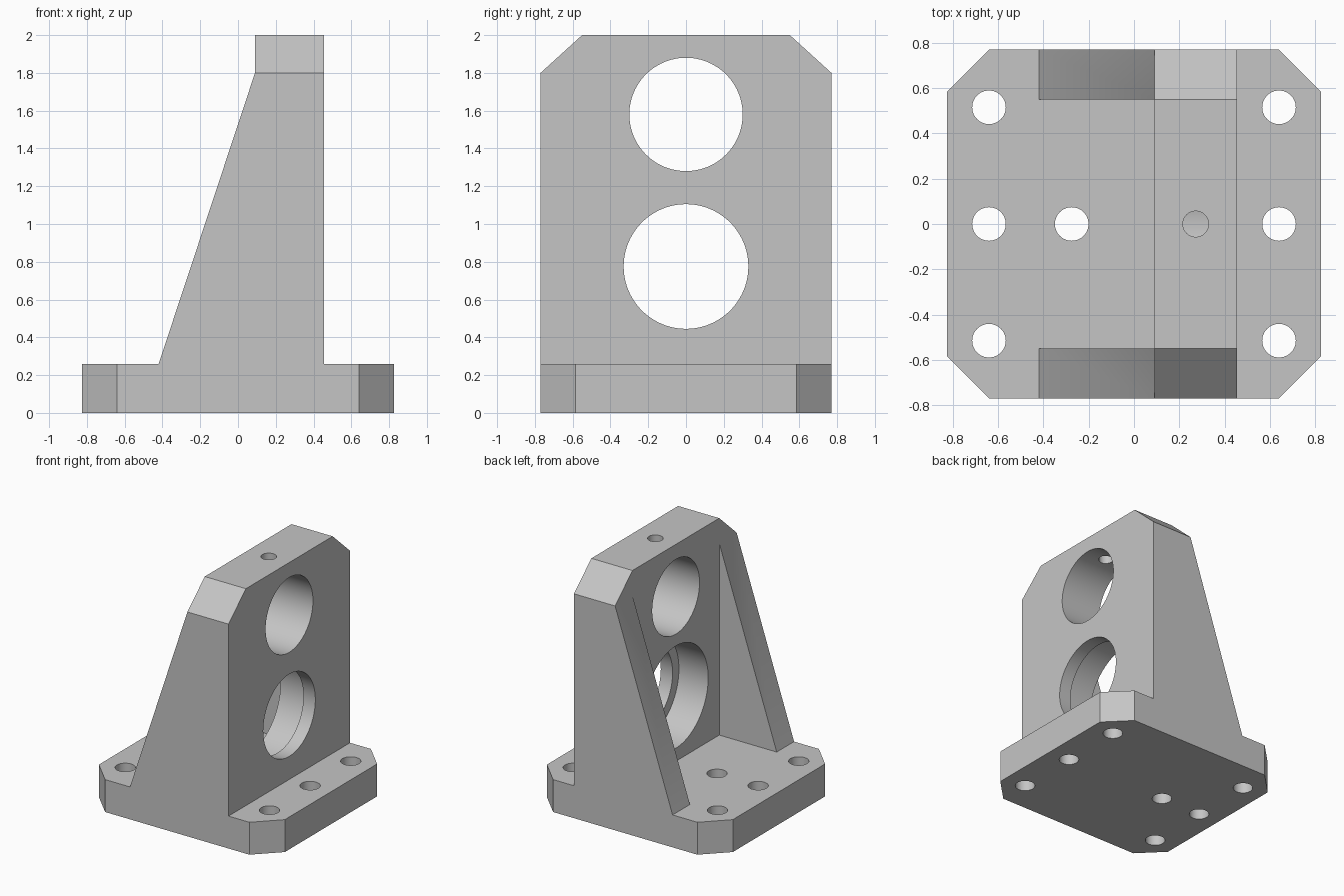
import bpy, bmesh, math

if "Cube" in bpy.data.objects:
    bpy.data.objects.remove(bpy.data.objects["Cube"], do_unlink=True)

steel = bpy.data.materials.new("light_grey_metal")
steel.use_nodes = True
grey = (0.56, 0.56, 0.56, 1)
steel.diffuse_color = grey
steel.node_tree.nodes["Principled BSDF"].inputs["Base Color"].default_value = grey


def prism(name, points, axis, lo, hi):
    """Extrude a flat outline along an axis; points hold the other two coordinates in order."""
    bm = bmesh.new()
    rings = []
    for d in (lo, hi):
        ring = []
        for p in points:
            co = list(p)
            co.insert("xyz".index(axis), d)
            ring.append(bm.verts.new(co))
        rings.append(ring)
        bm.faces.new(ring)
    n = len(points)
    for i in range(n):
        j = (i + 1) % n
        bm.faces.new((rings[0][i], rings[0][j], rings[1][j], rings[1][i]))
    bmesh.ops.recalc_face_normals(bm, faces=bm.faces)
    mesh = bpy.data.meshes.new(name)
    bm.to_mesh(mesh)
    bm.free()
    mesh.materials.append(steel)
    obj = bpy.data.objects.new(name, mesh)
    bpy.context.collection.objects.link(obj)
    return obj


def circle(a, b, r, n=64):
    return [(a + r * math.cos(math.tau * i / n), b + r * math.sin(math.tau * i / n))
            for i in range(n)]


def cut(target, cutter):
    """Subtract the cutter, bake the result and discard the cutter."""
    cutter.hide_render = True
    mod = target.modifiers.new("cut", "BOOLEAN")
    mod.operation, mod.solver, mod.object = "DIFFERENCE", "EXACT", cutter
    bpy.context.view_layer.update()
    baked = bpy.data.meshes.new_from_object(
        target.evaluated_get(bpy.context.evaluated_depsgraph_get()))
    target.modifiers.clear()
    target.data = baked
    bpy.data.objects.remove(cutter, do_unlink=True)


BASE_X, DEPTH, BASE_Z = 0.825, 0.77, 0.26
WALL_BACK, WALL_FRONT, RIB_FOOT = 0.09, 0.455, -0.42
RIB_IN, SHOULDER, TOP = 0.55, 1.8, 2.0
WALL_MID = (WALL_BACK + WALL_FRONT) / 2

# Base, wall and sloping ribs as one side profile
bracket = prism("angle_bracket", [
    (-BASE_X, 0), (BASE_X, 0), (BASE_X, BASE_Z), (WALL_FRONT, BASE_Z), (WALL_FRONT, TOP),
    (WALL_BACK, TOP), (WALL_BACK, SHOULDER), (RIB_FOOT, BASE_Z), (-BASE_X, BASE_Z)],
    "y", -DEPTH, DEPTH)

# Pocket between the two ribs
cut(bracket, prism("rib_pocket", [
    (RIB_FOOT - 0.1, BASE_Z), (WALL_BACK, BASE_Z), (WALL_BACK, SHOULDER + 0.1),
    (RIB_FOOT - 0.1, SHOULDER + 0.1)], "y", -RIB_IN, RIB_IN))

# Chamfered base corners and chamfered wall shoulders
for sy in (-1, 1):
    for sx in (-1, 1):
        x, y, c = BASE_X, DEPTH, 0.185
        cut(bracket, prism("corner_cutter", [
            (sx * (x - 2 * c), sy * (y + c)), (sx * (x + c), sy * (y - 2 * c)),
            (sx * (x + c), sy * (y + c))], "z", -0.1, 0.5))
    dy, dz = DEPTH - RIB_IN, TOP - SHOULDER
    cut(bracket, prism("shoulder_cutter", [
        (sy * (RIB_IN - dy), TOP + dz), (sy * (DEPTH + dy), SHOULDER - dz),
        (sy * (DEPTH + dy), TOP + dz)], "x", -1, 1))

# Upper bore, lower bore and its wide counterbore from the rib side
cut(bracket, prism("upper_bore", circle(0, 1.58, 0.3, 96), "x", -0.2, 0.6))
cut(bracket, prism("lower_bore", circle(0, 0.775, 0.33, 96), "x", -0.2, 0.6))
cut(bracket, prism("counterbore", circle(0, 0.775, 0.41, 96), "x", -0.2, WALL_BACK + 0.26))

# Set screw hole from the top into the upper bore
cut(bracket, prism("screw_hole", circle(WALL_MID, 0, 0.057), "z", 1.7, 2.1))

# Mounting holes in the base
holes = [(x, y) for x in (-0.64, 0.64) for y in (-0.515, 0, 0.515)] + [(-0.275, 0)]
for x, y in holes:
    cut(bracket, prism("mounting_hole", circle(x, y, 0.074), "z", -0.1, 0.4))

# Smooth bores, sharp edges
bpy.ops.object.select_all(action="DESELECT")
bracket.select_set(True)
bpy.context.view_layer.objects.active = bracket
bpy.ops.object.shade_smooth_by_angle(angle=math.radians(25))
